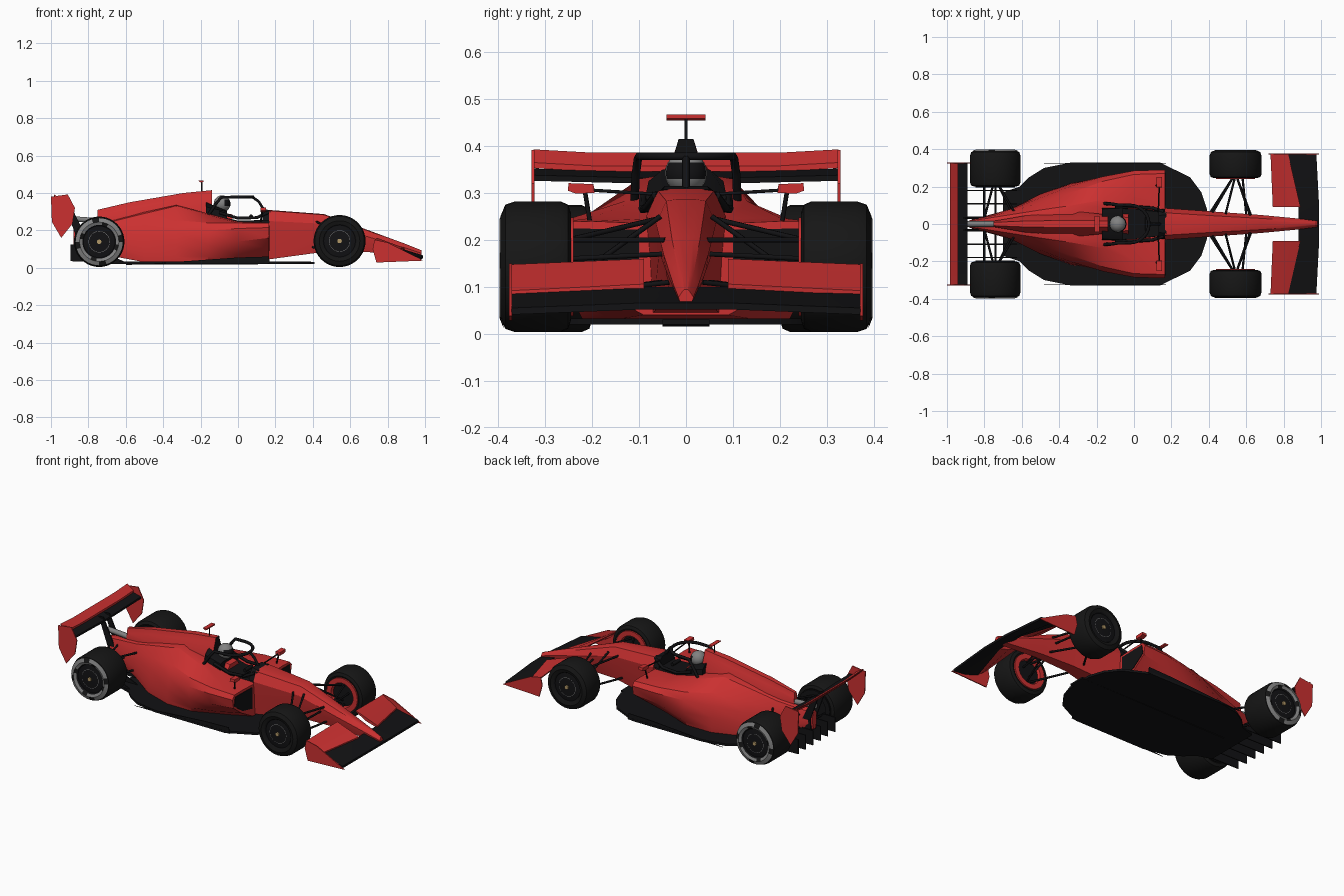
import bpy, bmesh, math
from mathutils import Vector

if "Cube" in bpy.data.objects:
    bpy.data.objects.remove(bpy.data.objects["Cube"])


def material(name, r, g, b):
    m = bpy.data.materials.new(name)
    m.use_nodes = True
    m.diffuse_color = (r, g, b, 1)
    m.node_tree.nodes["Principled BSDF"].inputs["Base Color"].default_value = (r, g, b, 1)
    return m


RED = material("racing red", 0.6, 0.03, 0.03)
BLACK = material("carbon black", 0.006, 0.006, 0.007)
RUBBER = material("tyre rubber", 0.008, 0.008, 0.008)
GREY = material("mid grey", 0.22, 0.22, 0.22)
GOLD = material("gold nut", 0.45, 0.32, 0.14)


def finish(name, bm, *mats):
    bmesh.ops.remove_doubles(bm, verts=bm.verts, dist=0.0001)
    bmesh.ops.recalc_face_normals(bm, faces=bm.faces)
    me = bpy.data.meshes.new(name)
    bm.to_mesh(me)
    bm.free()
    ob = bpy.data.objects.new(name, me)
    bpy.context.collection.objects.link(ob)
    for m in mats:
        me.materials.append(m)
    bpy.ops.object.select_all(action="DESELECT")
    ob.select_set(True)
    bpy.context.view_layer.objects.active = ob
    bpy.ops.object.shade_smooth_by_angle(angle=math.radians(28))
    return ob


def loft(name, rings, mat, cap_mat=None):
    """Skin closed rings of equal length; the first cap may have its own material."""
    bm = bmesh.new()
    rows = [[bm.verts.new(p) for p in ring] for ring in rings]
    n = len(rows[0])
    for a, b in zip(rows, rows[1:]):
        for i in range(n):
            bm.faces.new((a[i], a[(i + 1) % n], b[(i + 1) % n], b[i]))
    bm.faces.new(rows[0]).material_index = 1 if cap_mat else 0
    bm.faces.new(rows[-1])
    return finish(name, bm, mat, *([cap_mat] if cap_mat else []))


def body(name, stations, mat, cap_mat=None):
    """Each station is x and a right half profile of (y, z), mirrored to a full ring."""
    rings = []
    for x, half in stations:
        rings.append([(x, y, z) for y, z in half] + [(x, -y, z) for y, z in reversed(half)])
    return loft(name, rings, mat, cap_mat)


def plate(name, outline, y, t, mat):
    """Upright plate from an (x, z) outline."""
    return loft(name, [[(x, y + d, z) for x, z in outline] for d in (-t / 2, t / 2)], mat)


def wing(name, spans, t, mat):
    """Each span is y, front x, front z, rear x, rear z."""
    rings = []
    for y, xf, zf, xr, zr in spans:
        xm, zm = (xf + xr) / 2, (zf + zr) / 2 - t
        rings.append([(xf, y, zf), (xm, y, zm + t), (xr, y, zr), (xr, y, zr - t / 2),
                      (xm, y, zm - t / 2), (xf, y, zf - t)])
    return loft(name, rings, mat)


def tube(name, points, r, mat):
    cu = bpy.data.curves.new(name, "CURVE")
    cu.dimensions = "3D"
    cu.bevel_depth, cu.bevel_resolution, cu.use_fill_caps = r, 1, True
    sp = cu.splines.new("POLY")
    sp.points.add(len(points) - 1)
    for p, co in zip(sp.points, points):
        p.co = (*co, 1)
    ob = bpy.data.objects.new(name, cu)
    bpy.context.collection.objects.link(ob)
    cu.materials.append(mat)
    return ob


def lathe(name, centre, side, profile, mats, n=32, rule=None):
    """Spin (radius, outward y, material) points about the axle."""
    bm = bmesh.new()
    rows = []
    for r, y, _ in profile:
        rows.append([bm.verts.new((centre[0] + r * math.cos(k * math.tau / n), side * y,
                                   centre[1] + r * math.sin(k * math.tau / n))) for k in range(n)])
    for j, (a, b) in enumerate(zip(rows, rows[1:])):
        for k in range(n):
            f = bm.faces.new((a[k], a[(k + 1) % n], b[(k + 1) % n], b[k]))
            f.material_index = rule(j, k) if rule else profile[j][2]
    return finish(name, bm, *mats)


# Nose and front chassis
nose = [(0.165, .06, .305, .085, .25, .07, .045), (0.46, .042, .283, .064, .235, .035, .085),
        (0.68, .03, .203, .048, .17, .025, .085), (0.90, .015, .122, .027, .105, .02, .068),
        (0.98, .008, .09, .016, .078, .009, .062)]
body("nose", [(x, [(a * .5, za + .004), (a, za), (b, zb), (b * .9, zb * .6 + zc * .4), (c, zc)])
              for x, a, za, b, zb, c, zc in nose], RED)

# Sidepods and rear bodywork, with dark intakes at the front
body("sidepods", [
    (0.165, [(.085, .235), (.20, .24), (.27, .238), (.29, .215), (.28, .16), (.20, .10), (.09, .04)]),
    (0.0, [(.09, .245), (.20, .247), (.265, .24), (.285, .21), (.27, .14), (.21, .07), (.15, .03)]),
    (-0.16, [(.09, .29), (.13, .283), (.23, .24), (.255, .2), (.25, .12), (.235, .06), (.22, .03)]),
    (-0.33, [(.07, .335), (.10, .33), (.17, .255), (.205, .19), (.215, .12), (.22, .06), (.22, .03)]),
    (-0.5, [(.05, .298), (.075, .29), (.115, .23), (.14, .17), (.15, .11), (.16, .06), (.16, .03)]),
    (-0.66, [(.035, .255), (.05, .25), (.065, .21), (.075, .16), (.08, .12), (.08, .09), (.07, .06)]),
    (-0.88, [(.01, .225), (.015, .22), (.02, .2), (.02, .18), (.02, .16), (.015, .14), (.01, .12)]),
], RED)
for s in (1, -1):
    loft("intake", [[(x, s * y, z) for y, z in ((.10, .222), (.265, .225), (.275, .17), (.195, .112), (.10, .09))]
                    for x in (.163, .168)], BLACK)

# Engine cover with roof intake
body("engine_cover", [(x, [(w, z), (w * 1.5, z - .03), (b, zb), (b, zb - .05)]) for x, z, w, b, zb in (
    (-.14, .415, .016, .05, .31), (-.29, .40, .02, .065, .325),
    (-.58, .35, .016, .045, .285), (-.75, .31, .009, .016, .265))], RED, BLACK)
tube("exhaust", [(-.72, 0, .25), (-.89, 0, .262)], .016, GREY)

# Cockpit
body("cockpit_well", [(-.16, [(.085, .29), (.09, .2)]), (.0, [(.08, .252), (.085, .2)]),
                      (.168, [(.06, .256), (.08, .2)])], BLACK)
body("headrest", [(-.17, [(.05, .35), (.08, .325), (.09, .25)]),
                  (-.06, [(.05, .305), (.085, .30), (.09, .25)])], BLACK)
body("dash", [(.13, [(.045, .315), (.07, .29), (.08, .25)]), (.175, [(.05, .307), (.061, .303), (.08, .25)])], BLACK)
for s in (1, -1):
    tube("cockpit_rim", [(-.1, s * .09, .295), (0, s * .092, .265), (.1, s * .085, .268), (.16, s * .065, .295)], .009, BLACK)
tube("steering_wheel", [(.07, -.035, .275), (.07, .035, .275)], .011, BLACK)

# Driver helmet with visor band
bm = bmesh.new()
bmesh.ops.create_uvsphere(bm, u_segments=20, v_segments=12, radius=.045)
for f in bm.faces:
    c = f.calc_center_median()
    f.material_index = 1 if c.x > .012 and -.012 < c.z < .02 else 0
bmesh.ops.translate(bm, verts=bm.verts, vec=(-.085, 0, .342))
finish("helmet", bm, GREY, BLACK)
body("driver_shoulders", [(-.11, [(.04, .30), (.06, .25)]), (-.03, [(.035, .285), (.06, .25)])], RED)

# Head protection hoop
arc = [(-.02 + .10 * math.cos(a), .10 * math.sin(a), .378) for a in
       [math.radians(d) for d in range(-90, 91, 15)]]
tube("head_hoop", [(-.16, -.11, .28), (-.12, -.107, .34), (-.09, -.102, .376)] + arc
     + [(-.09, .102, .376), (-.12, .107, .34), (-.16, .11, .28)], .009, BLACK)
tube("hoop_pillar", [(.08, 0, .376), (.11, 0, .355), (.145, 0, .30)], .008, BLACK)

# Roof camera
tube("camera_stem", [(-.195, 0, .39), (-.195, 0, .462)], .004, BLACK)
wing("camera_bar", [(s * .042, -.185, .467, -.21, .467) for s in (-1, 1)], .008, RED)

# Floor
edge = [(.39, .08), (.36, .17), (.30, .25), (.14, .328), (-.34, .328), (-.48, .30), (-.56, .25), (-.61, .2), (-.70, .17)]
loft("floor", [[(x, y, z) for x, y in edge] + [(x, -y, z) for x, y in reversed(edge)] for z in (.02, .033)], BLACK)
body("plank", [(-.6, [(.05, .022), (.05, .016)]), (.41, [(.05, .03), (.05, .02)])], BLACK)
for s in (1, -1):
    plate("floor_edge", [(-.48, .022), (-.3, .034), (.0, .055), (.165, .06), (.17, .022)], s * .325, .004, BLACK)

# Diffuser fins
for i in range(6):
    plate("diffuser_fin", [(-.60, .03), (-.895, .035), (-.895, .125), (-.82, .125)], -.18 + i * .072, .006, BLACK)
body("gearbox", [(-.6, [(.05, .19), (.05, .05)]), (-.87, [(.025, .19), (.025, .11)])], BLACK)

# Rear wing
wing("rear_main_plane", [(y, -.89, z, -.945, z + .014) for y, z in ((-.325, .338), (0, .33), (.325, .338))], .012, BLACK)
wing("rear_flap", [(y, -.94, z, -.985, z + .028) for y, z in ((-.325, .365), (-.2, .358), (.2, .358), (.325, .365))], .012, RED)
for s in (1, -1):
    plate("rear_endplate", [(-1, .38), (-.91, .392), (-.872, .32), (-.885, .235), (-.945, .16), (-.995, .245)],
          s * .326, .006, RED)
    plate("wing_pylon", [(-.90, .345), (-.93, .345), (-.87, .18), (-.82, .18)], s * .03, .008, BLACK)

# Front wing
wing("front_main_plane", [(-.372, .975, .055, .80, .09), (-.09, .99, .066, .88, .10),
                          (.09, .99, .066, .88, .10), (.372, .975, .055, .80, .09)], .014, BLACK)
for s in (1, -1):
    wing("front_flap", [(s * .372, .825, .092, .73, .148), (s * .09, .89, .106, .742, .16)], .014, RED)
    plate("front_endplate", [(.99, .038), (.74, .028), (.72, .10), (.73, .15), (.80, .135), (.92, .075)],
          s * .374, .006, RED)

# Mirrors
for s in (1, -1):
    body_ring = [(s * .195, .30), (s * .197, .319), (s * .25, .321), (s * .252, .305), (s * .235, .299)]
    loft("mirror", [[(x, y, z) for y, z in body_ring] for x in (.12, .15)], RED)
    tube("mirror_arm", [(.13, s * .07, .298), (.135, s * .20, .306)], .004, BLACK)
    tube("mirror_strut", [(.12, s * .205, .24), (.13, s * .215, .302)], .005, BLACK)

# Wheels
for s in (1, -1):
    for label, x, r, y0, y1 in (("front", .543, .139, .245, .395), ("rear", -.742, .135, .2, .395)):
        hub = (x, r + .004)
        lathe(label + "_tyre", hub, s, [(.085, y0 + .01, 0), (r * .82, y0, 0), (r * .95, y0 + .006, 0),
              (r, y0 + .022, 0), (r, y1 - .03, 0), (r * .95, y1 - .01, 0), (r * .78, y1, 0), (.09, y1 - .006, 0)], [RUBBER], 40)
        lathe(label + "_rim", hub, s, [(.095, y1 - .006, 0), (.085, y1 - .014, 0), (.057, y1 - .01, 1),
              (.055, y1 - .0098, 0), (.015, y1 - .008, 0), (.012, y1 - .008, 2), (.012, y1, 2), (0, y1, 2)], [BLACK, GREY, GOLD])
        inner = RED if label == "front" else BLACK
        lathe(label + "_brake_drum", hub, s, [(.105, y0 + .006, 0), (.105, y0 - .005, 0), (.075, y0 - .005, 0),
              (.07, y0 + .012, 1), (0, y0 + .012, 1)], [inner, BLACK])
    # Worn sidewall band on the rear tyres
    lathe("sidewall_band", (-.742, .139), s, [(.126, .389, 0), (.105, .3975, 0), (.09, .391, 0)], [GREY, RUBBER], 40,
          lambda j, k: 1 if (k + 3 * j) % 10 in (0, 1) else 0)

    # Suspension arms
    for xi, yi, zi, xo, zo in ((.42, .06, .245, .53, .20), (.62, .045, .2, .55, .20), (.40, .05, .11, .53, .085),
                               (.63, .035, .11, .55, .085), (.49, .055, .25, .54, .11), (.60, .05, .17, .58, .16)):
        tube("front_arm", [(xi, s * yi, zi), (xo, s * .25, zo)], .006, BLACK)
    for xi, zi, xo, zo in ((-.62, .21, -.73, .2), (-.80, .2, -.75, .2), (-.64, .1, -.73, .09),
                           (-.80, .12, -.80, .11), (-.74, .15, -.74, .14)):
        tube("rear_arm", [(xi, s * .03, zi), (xo, s * .22, zo)], .006, BLACK)
